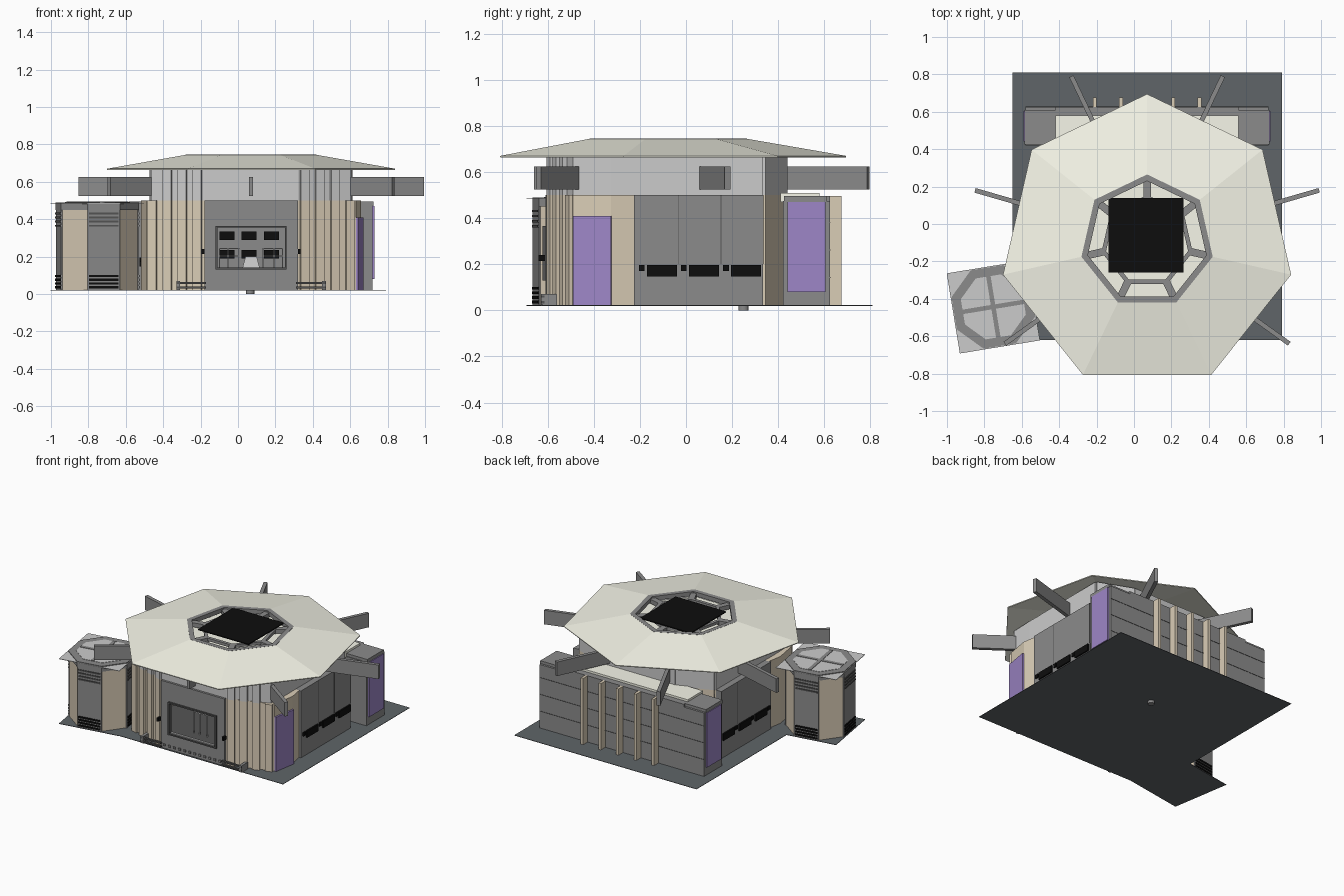
import bpy, bmesh, math
from mathutils import Vector, Matrix

if "Cube" in bpy.data.objects:
    bpy.data.objects.remove(bpy.data.objects["Cube"])

def mat(name, c):
    m = bpy.data.materials.new(name)
    m.diffuse_color = (*c, 1)
    m.use_nodes = True
    m.node_tree.nodes["Principled BSDF"].inputs["Base Color"].default_value = m.diffuse_color
    return m

CREAM = mat("cream_wall", (.70, .61, .47))
ROOF = mat("roof_cream", (.93, .93, .82))
PURPLE = mat("purple", (.34, .24, .57))
BLACK = mat("black", (.004, .004, .004))
PLATE = mat("slate", (.115, .13, .14))
LIGHT = mat("light_grey", (.53, .53, .53))
GREY = mat("mid_grey", (.26, .26, .26))
DARK = mat("dark_grey", (.09, .09, .09))
CX, CY = .07, -.095
mx = lambda x: 2 * CX - x

def prism(name, pts, z0, z1, m, pts_top=None):
    bm = bmesh.new()
    lo = [bm.verts.new((x, y, z0)) for x, y in pts]
    hi = [bm.verts.new((x, y, z1)) for x, y in (pts_top or pts)]
    n = len(pts)
    bm.faces.new(lo[::-1])
    bm.faces.new(hi)
    for i in range(n):
        bm.faces.new((lo[i], lo[(i + 1) % n], hi[(i + 1) % n], hi[i]))
    bmesh.ops.recalc_face_normals(bm, faces=bm.faces[:])
    me = bpy.data.meshes.new(name)
    bm.to_mesh(me)
    bm.free()
    me.materials.append(m)
    ob = bpy.data.objects.new(name, me)
    bpy.context.collection.objects.link(ob)
    return ob

def box(name, x0, x1, y0, y1, z0, z1, m):
    return prism(name, [(x0, y0), (x1, y0), (x1, y1), (x0, y1)], z0, z1, m)

def slab(name, p, q, z0, z1, t, m):
    p, q = Vector(p), Vector(q)
    d = (q - p).normalized()
    n = Vector((-d.y, d.x)) * t / 2
    return prism(name, [p - n, q - n, q + n, p + n], z0, z1, m)

def both(fn, name, pts, *a):
    fn(name + "_right", *pts, *a) if fn is slab else fn(name + "_right", pts, *a)
    mir = [(mx(x), y) for x, y in pts]
    fn(name + "_left", *mir, *a) if fn is slab else fn(name + "_left", mir, *a)

def both_box(name, x0, x1, y0, y1, z0, z1, m):
    both(prism, name, [(x0, y0), (x1, y0), (x1, y1), (x0, y1)], z0, z1, m)

def hept(r):
    return [(CX + r * math.cos(math.pi / 2 + k * math.tau / 7),
             CY + r * math.sin(math.pi / 2 + k * math.tau / 7)) for k in range(7)]

def band(name, a, za, b, zb, t, m):
    # sloped ring between two heptagons, thickened downwards
    bm = bmesh.new()
    o = [bm.verts.new((*p, za)) for p in hept(a)]
    i = [bm.verts.new((*p, zb)) for p in hept(b)]
    for k in range(7):
        j = (k + 1) % 7
        bm.faces.new((o[k], o[j], i[j], i[k]))
    me = bpy.data.meshes.new(name)
    bm.to_mesh(me)
    bm.free()
    me.materials.append(m)
    ob = bpy.data.objects.new(name, me)
    bpy.context.collection.objects.link(ob)
    s = ob.modifiers.new("thickness", 'SOLIDIFY')
    s.thickness = t
    return ob

# base plate, underside pin
box("base_plate", -.65, .79, -.62, .81, .019, .022, PLATE)
bpy.ops.mesh.primitive_cylinder_add(vertices=16, radius=.022, depth=.02, location=(.065, .25, .01))
bpy.context.object.name = "underside_pin"
bpy.context.object.data.materials.append(GREY)

# main room walls, cream below and light grey above
run = [(.32, -.585), (.60, -.22), (.60, .335), (.36, .43)]
for k in range(3):
    both(slab, f"lower_wall_{k}", run[k:k + 2], .02, .5, .02, CREAM)
    both(slab, f"upper_wall_{k}", run[k:k + 2], .5, .672, .02, LIGHT)
slab("back_lower_wall", (mx(.36), .43), (.36, .43), .02, .5, .02, CREAM)
slab("back_upper_wall", (mx(.36), .43), (.36, .43), .5, .672, .02, LIGHT)

# front wall with open window
box("front_upper_wall", -.18, .32, -.595, -.58, .5, .672, LIGHT)
box("front_wall_sill", -.18, .32, -.61, -.58, .02, .14, GREY)
box("front_wall_head", -.18, .32, -.61, -.58, .355, .5, GREY)
both_box("front_wall_side", .255, .32, -.61, -.58, .14, .355, GREY)
both_box("window_frame_side", .25, .26, -.622, -.6, .13, .365, DARK)
for z in (.132, .355):
    box("window_frame_rail", -.12, .26, -.622, -.6, z, z + .01, DARK)
both_box("front_knob", .32, .335, -.64, -.61, .215, .24, BLACK)
for z in (.03, .055):
    both_box("front_foot_rail", .31, .47, -.63, -.615, z, z + .01, DARK)
both_box("foot_rail_post", .45, .47, -.63, -.56, .022, .07, GREY)
box("front_fin", .06, .08, -.66, -.58, .525, .625, GREY)
for k in range(12):
    box("front_stud", -.16 + k * .04, -.145 + k * .04, -.618, -.6, .04, .055, GREY)

# interior floor, rear displays, desk and rail
prism("floor", run + [(mx(x), y) for x, y in run[::-1]], .03, .05, DARK)
for x in (-.1, .02, .14):
    for z in (.19, .29):
        box("rear_display", x, x + .08, .40, .42, z, z + .045, BLACK)
prism("desk", [(0, -.2), (.14, -.2), (.14, .0), (0, .0)], .05, .2, LIGHT,
      [(.04, -.18), (.10, -.18), (.10, -.02), (.04, -.02)])
for z in (.2, .24):
    both_box("interior_rail", .13, .24, -.36, -.354, z, z + .006, LIGHT)
for x in (.13, .19, .235):
    both_box("interior_rail_post", x, x + .006, -.36, -.354, .05, .246, LIGHT)

# ribbed front corner, cream below and light grey above, with purple door on the right
a, b = Vector((.32, -.595)), Vector((.63, -.49))
both(prism, "corner_lower", [a, b, (.658, -.325), (.64, -.22), (.60, -.22), (.32, -.58)], .02, .5, CREAM)
both(prism, "corner_upper", [a, (.605, -.49), (.612, -.325), (.61, -.22), (.60, -.22), (.32, -.58)], .5, .67, LIGHT)
for k, f in enumerate((.04, .3, .56, .82)):
    p, q = a.lerp(b, f), a.lerp(b, f + .15)
    off = Vector((.002, -.006))
    both(slab, f"rib_{k}", [p + off, q + off], .02, .5, .02, CREAM)
    if k < 3:
        both(slab, f"upper_rib_{k}", [p + off, q + off], .5, .67, .02, LIGHT)
slab("corner_door", (.637, -.49), (.665, -.325), .02, .41, .012, PURPLE)

# side walls with black vents and panel seams
both_box("side_wall", .60, .655, -.225, .335, .02, .5, GREY)
for k in range(3):
    y = -.205 + k * .183
    both_box(f"small_vent_{k}", .655, .664, y, y + .025, .17, .196, BLACK)
    both_box(f"large_vent_{k}", .655, .666, y + .035, y + .165, .147, .196, BLACK)
    both_box(f"side_seam_{k}", .655, .656, y + .172, y + .175, .2, .5, DARK)

# rear block with purple ends and cream fins
box("rear_block", -.58, .72, .42, .625, .02, .475, GREY)
both_box("rear_block_end", .55, .725, .425, .61, .47, .495, GREY)
box("rear_block_lip", -.42, .56, .58, .625, .47, .495, GREY)
box("rear_block_top", -.42, .56, .41, .58, .47, .51, ROOF)
both_box("rear_door", .715, .73, .44, .605, .08, .47, PURPLE)
for k in range(5):
    x = CX - .28 + k * .14
    box("rear_fin", x - .01, x + .01, .62, .675, .02, .495, CREAM)
for z in (.14, .26, .38):
    box("rear_seam", -.58, .72, .623, .627, z, z + .004, DARK)

# radial beams under the roof
for k, (p, q) in enumerate([((.61, .07), (.99, .18)), ((.27, .36), (.475, .79)), ((.60, -.475), (.83, -.64))]):
    both(slab, f"radial_beam_{k}", [p, q], .525, .625, .025, GREY)

# seven-sided roof, skylight ring and dark square
band("roof", .79, .67, .36, .744, .006, ROOF)
band("skylight_ring", .36, .745, .325, .745, .03, GREY)
band("skylight_inner_ring", .25, .735, .225, .735, .02, GREY)
prism("skylight_panels", hept(.36), .69, .695, ROOF)
for i, (p, q) in enumerate(zip(hept(.35), hept(.23))):
    slab(f"skylight_strut_{i}", p, q, .705, .735, .04, GREY)
box("dark_square", -.135, .265, -.26, .14, .737, .744, BLACK)

# octagonal tower, built at the origin then turned into place
tower = Matrix.Translation((-.752, -.443, 0)) @ Matrix.Rotation(math.radians(9.3), 4, 'Z')
def place(ob, turn=0):
    ob.data.transform(tower @ Matrix.Rotation(turn, 4, 'Z'))

def octa(r):
    return [(r * math.cos(math.pi / 8 + k * math.pi / 4) / math.cos(math.pi / 8),
             r * math.sin(math.pi / 8 + k * math.pi / 4) / math.cos(math.pi / 8)) for k in range(8)]

H = .217
place(box("tower_base", -H, H, -H, H, .019, .022, PLATE))
place(prism("tower_body", octa(.206), .02, .45, CREAM))
place(prism("tower_cap", octa(.212), .45, .49, GREY))
place(box("tower_top_plate", -H, H, -H, H, .482, .485, LIGHT))
place(prism("tower_cap_disc", octa(.165), .485, .492, LIGHT))
for k in range(4):
    t = k * math.pi / 2
    place(box("tower_panel", -.087, .087, -.211, -.19, .02, .45, GREY), t)
    for j in range(4):
        place(box("tower_louvre_top", -.08, .08, -.216, -.2, .36 + j * .022, .37 + j * .022, DARK), t)
        place(box("tower_louvre_base", -.08, .08, -.216, -.2, .03 + j * .02, .042 + j * .02, BLACK), t)
for t in (0, math.pi / 2):
    place(box("tower_cap_cross", -.165, .165, -.012, .012, .485, .495, GREY), t)
